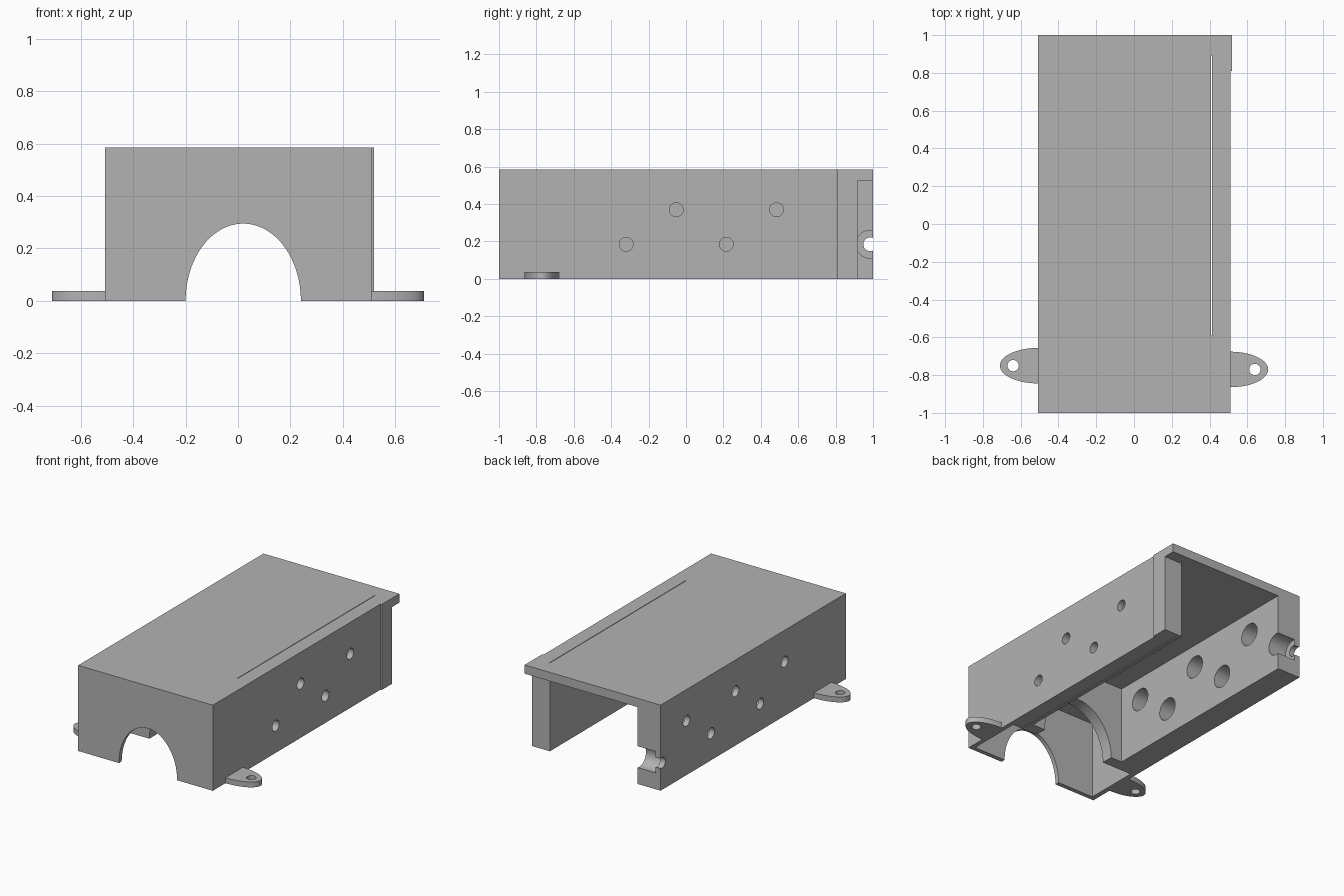
import bpy
import bmesh
import math
from mathutils import Matrix

if "Cube" in bpy.data.objects:
    bpy.data.objects.remove(bpy.data.objects["Cube"], do_unlink=True)

grey = bpy.data.materials.new("plain grey")
grey.use_nodes = True
colour = (0.45, 0.45, 0.45, 1)
grey.diffuse_color = colour
grey.node_tree.nodes["Principled BSDF"].inputs["Base Color"].default_value = colour


def finish(name, bm):
    bmesh.ops.recalc_face_normals(bm, faces=bm.faces)
    mesh = bpy.data.meshes.new(name)
    bm.to_mesh(mesh)
    bm.free()
    mesh.materials.append(grey)
    obj = bpy.data.objects.new(name, mesh)
    bpy.context.collection.objects.link(obj)
    return obj


def prism(name, outline, z0, z1):
    bm = bmesh.new()
    face = bm.faces.new([bm.verts.new((x, y, z0)) for x, y in outline])
    new = bmesh.ops.extrude_face_region(bm, geom=[face])["geom"]
    top = [v for v in new if isinstance(v, bmesh.types.BMVert)]
    bmesh.ops.translate(bm, verts=top, vec=(0, 0, z1 - z0))
    return finish(name, bm)


def block(name, x0, x1, y0, y1, z0, z1):
    return prism(name, [(x0, y0), (x1, y0), (x1, y1), (x0, y1)], z0, z1)


def rod(name, axis, centre, length, ru, rv, sides=48):
    """Elliptical cylinder; ru and rv are its half widths across the axis."""
    bm = bmesh.new()
    bmesh.ops.create_cone(bm, cap_ends=True, segments=sides, radius1=1, radius2=1, depth=length)
    turn = {"X": Matrix.Rotation(math.pi / 2, 4, "Y"),
            "Y": Matrix.Rotation(math.pi / 2, 4, "X"),
            "Z": Matrix()}[axis]
    bm.transform(Matrix.Translation(centre) @ turn @ Matrix.Diagonal((ru, rv, 1, 1)))
    return finish(name, bm)


def cut(target, cutters):
    for c in cutters:
        m = target.modifiers.new("cut", "BOOLEAN")
        m.operation, m.object, m.solver = "DIFFERENCE", c, "EXACT"
    bpy.context.view_layer.update()
    graph = bpy.context.evaluated_depsgraph_get()
    result = bpy.data.meshes.new_from_object(target.evaluated_get(graph))
    target.modifiers.clear()
    target.data = result
    for c in cutters:
        bpy.data.objects.remove(c, do_unlink=True)
    bpy.ops.object.select_all(action="DESELECT")
    bpy.context.view_layer.objects.active = target
    target.select_set(True)
    bpy.ops.object.shade_smooth_by_angle(angle=math.radians(30))


# Cover shell with a slightly wider lip at the back
left, right, lip, top, ceiling = -0.508, 0.51, 0.52, 0.585, 0.525
housing = prism("housing", [(left, -1), (right, -1), (right, 0.81), (lip, 0.81),
                            (lip, 1), (left, 1)], 0, top)
cutters = [
    block("main_cavity", -0.335, 0.385, -0.52, 1.1, -0.1, ceiling),
    block("front_cavity", -0.475, 0.48, -0.97, -0.6, -0.1, ceiling),
    block("rear_corner_recess", 0.37, 0.6, 0.92, 1.15, -0.12, ceiling),
    block("lid_slit", 0.408, 0.412, -0.59, 0.89, -0.1, 0.7),
    rod("front_arch", "Y", (0.02, -1, 0), 0.2, 0.22, 0.295, 96),
    rod("partition_arch", "Y", (0.02, -0.56, 0), 0.2, 0.27, 0.32, 96),
]

# Staggered side holes, narrow outside and counterbored inside
low, high, pitch = 0.185, 0.37, 0.265
for i in range(6):
    y, z = -0.34 + i * pitch, (high, low)[i % 2]
    cutters += [rod("hole", "X", (-0.45, y, z), 0.4, 0.037, 0.037),
                rod("bore", "X", (-0.37, y, z), 0.2, 0.075, 0.075)]
for i in range(4):
    y, z = -0.32 + i * 0.268, (low, high)[i % 2]
    cutters += [rod("hole", "X", (0.45, y, z), 0.4, 0.037, 0.037),
                rod("bore", "X", (0.41, y, z), 0.12, 0.075, 0.075)]
cut(housing, cutters)

# Rounded mounting ears with screw holes
for name, side, wall, y in (("left_mounting_ear", 1, right, -0.77),
                            ("right_mounting_ear", -1, left, -0.75)):
    steps = 32
    reach = 0.71 - abs(wall)
    arc = [math.pi * (k / steps - 0.5) for k in range(steps + 1)]
    outline = [(wall + side * reach * math.cos(a), y + 0.094 * math.sin(a)) for a in arc]
    ear = prism(name, outline, 0, 0.037)
    cut(ear, [rod("screw_hole", "Z", (side * 0.64, y, 0), 0.2, 0.03, 0.03, 32)])
